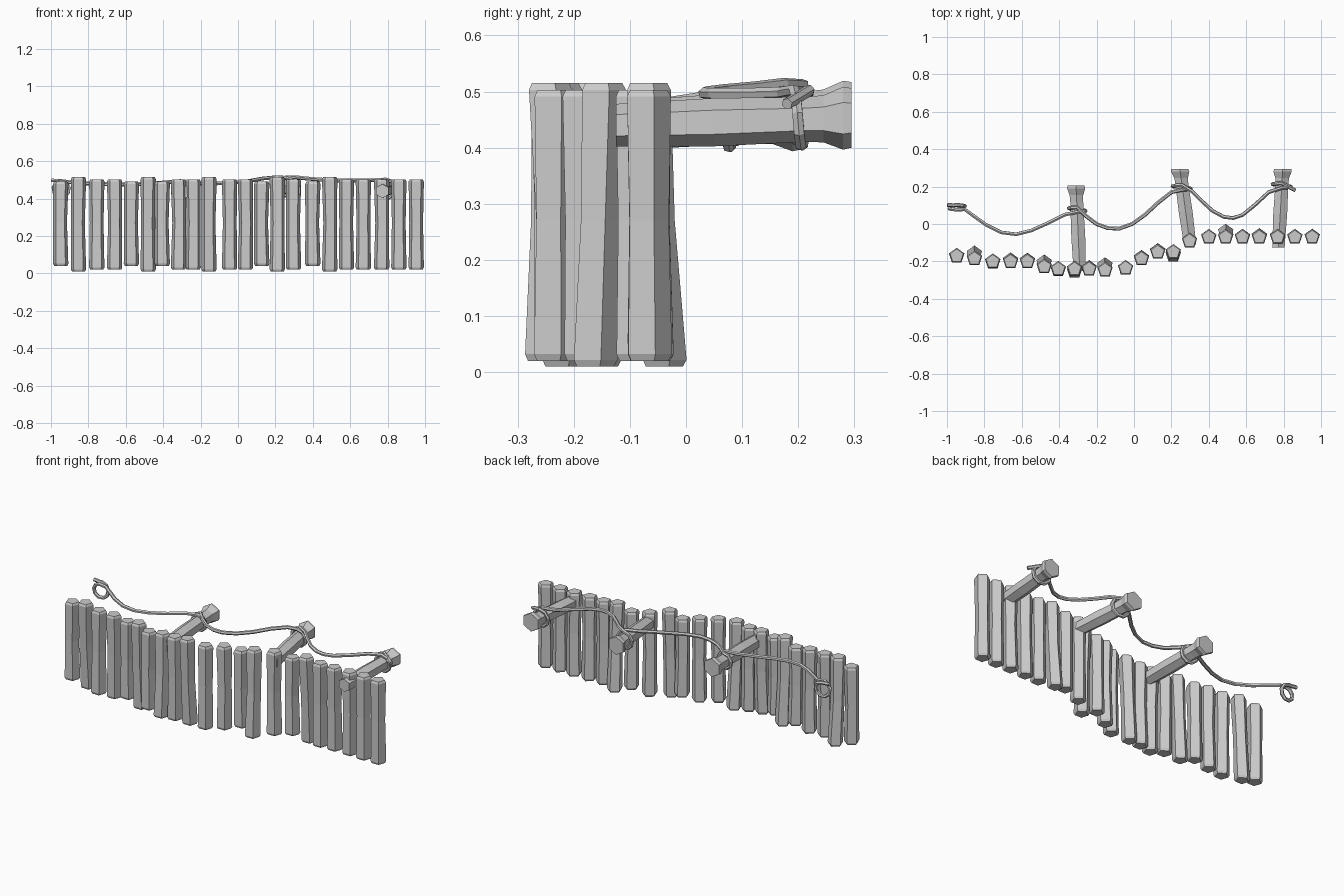
import bpy, bmesh, random
from math import sin, cos, pi
from mathutils import Vector

if "Cube" in bpy.data.objects:
    bpy.data.objects.remove(bpy.data.objects["Cube"])

random.seed(4)


def loft(name, rings, sides, axis, phase):
    """Closed flat-shaded prism through rings of (centre, radius) along z or y."""
    bm = bmesh.new()
    loops = []
    for c, r in rings:
        loop = []
        for i in range(sides):
            a = phase + 2 * pi * i / sides
            u, v = r * cos(a), r * sin(a)
            off = (u, v, 0) if axis == 'z' else (u, 0, v)
            loop.append(bm.verts.new(Vector(c) + Vector(off)))
        loops.append(loop)
    for a, b in zip(loops, loops[1:]):
        for i in range(sides):
            j = (i + 1) % sides
            bm.faces.new((a[i], a[j], b[j], b[i]))
    bm.faces.new(loops[0])
    bm.faces.new(loops[-1])
    bmesh.ops.recalc_face_normals(bm, faces=bm.faces)
    me = bpy.data.meshes.new(name)
    bm.to_mesh(me)
    bm.free()
    ob = bpy.data.objects.new(name, me)
    bpy.context.collection.objects.link(ob)
    return ob


# Planks: five-sided, slightly waisted, following a gentle S in plan
xs = [-.948, -.853, -.755, -.66, -.57, -.48, -.405, -.318, -.24, -.155, -.045,
      .04, .127, .21, .297, .4, .49, .58, .67, .768, .86, .953]
ys = [-.17, -.185, -.20, -.20, -.20, -.228, -.24, -.24, -.24, -.245, -.235,
      -.185, -.15, -.15, -.09, -.07, -.07, -.07, -.07, -.07, -.07, -.07]
lean = {1: .027, 5: .022, 7: -.012, 9: .024, 13: -.015, 16: .028}
short, tall = (0, 4, 6, 12, 15), (1, 5, 9, 13, 16)
for k, (x, y) in enumerate(zip(xs, ys)):
    z0 = .04 if k in short else .01 if k in tall else .02
    z1 = .49 if k in short else .515 if k in tall else .503
    d = lean.get(k, random.uniform(-.004, .006))
    w = random.uniform(-.004, .004)
    r = .043
    loft(f"plank_{k + 1}", [
        ((x, y + d, z0), r * .85),
        ((x, y + d, z0 + .012), r),
        ((x + w, y + d * .4, .27), r * .9),
        ((x, y, z1 - .012), r),
        ((x, y, z1), r * .85)], 5, 'z', pi / 2)

# Posts: six-sided, flared at the outer end
# (base x, base y, head x, head y, base z, head z)
posts = [(-.29, -.25, -.31, .205, .435, .45),
         (.30, -.11, .245, .295, .445, .464),
         (.772, -.125, .795, .295, .44, .453)]
for k, (bx, by, hx, hy, bz, hz) in enumerate(posts):
    def at(y):
        t = (y - by) / (hy - by)
        return (bx + (hx - bx) * t, y, bz + (hz - bz) * t)
    loft(f"post_{k + 1}", [
        (at(by), .038), (at(by + .175), .043), (at(hy - .085), .04),
        (at(hy - .05), .042), (at(hy - .015), .056), (at(hy), .053)],
        6, 'y', pi / 2)


# Rope: sagging spans with one turn around every post and around the free end
def turn(x, y, z, r=.046):
    """One clockwise loop, drifting outward in y as it goes round."""
    n = 9
    return [(x + r * sin(a), y - .012 + .026 * a / (2 * pi), z + r * cos(a))
            for a in (2 * pi * i / n for i in range(n + 1))]


path = [(-.998, .102, .498), (-.965, .1, .495)]
path += [(x, .18 - y, z) for x, y, z in turn(-.945, .09, .452, .042)]
path += [(-.905, .078, .488), (-.86, .045, .485), (-.79, -.005, .48),
         (-.71, -.045, .477), (-.63, -.055, .475), (-.55, -.035, .476),
         (-.46, .005, .48), (-.37, .05, .488)]
path += turn(-.304, .076, .445)
path += [(-.26, .045, .485), (-.2, .0, .48), (-.14, -.022, .48),
         (-.08, -.025, .482), (-.01, 0, .486), (.06, .05, .494),
         (.13, .115, .507), (.2, .17, .514)]
path += turn(.255, .195, .462, .05)
path += [(.31, .175, .514), (.36, .125, .508), (.42, .07, .503),
         (.48, .038, .499), (.53, .032, .497), (.58, .048, .496),
         (.65, .105, .496), (.72, .17, .498)]
path += turn(.79, .205, .452, .05)
path += [(.825, .2, .49), (.862, .18, .478)]

cu = bpy.data.curves.new("rope", 'CURVE')
cu.dimensions = '3D'
cu.bevel_depth = .0105
cu.bevel_resolution = 1
cu.use_fill_caps = True
sp = cu.splines.new('POLY')
sp.points.add(len(path) - 1)
for p, co in zip(sp.points, path):
    p.co = (*co, 1)
sp.use_smooth = False
bpy.context.collection.objects.link(bpy.data.objects.new("rope", cu))
